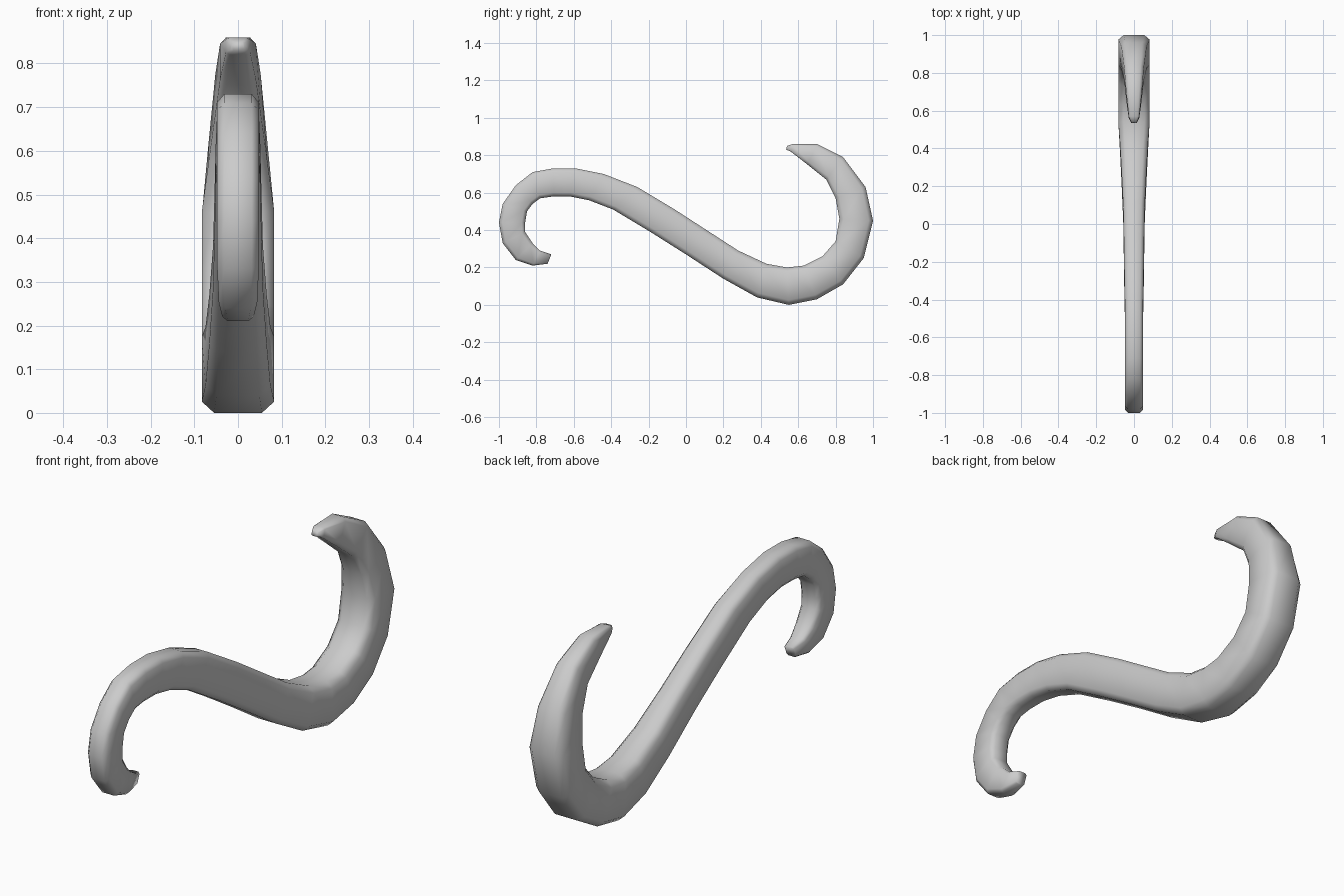
import bpy, bmesh
from mathutils import Vector

if "Cube" in bpy.data.objects:
    bpy.data.objects.remove(bpy.data.objects["Cube"])

# Stations along the hook: two opposite edge points of the rod in the y-z plane
STATIONS = [
    (-.74, .22, -.72, .27), (-.82, .21, -.78, .29), (-.91, .24, -.82, .33),
    (-.98, .33, -.86, .39), (-1.0, .44, -.86, .44), (-.98, .54, -.85, .50),
    (-.91, .64, -.82, .54), (-.82, .71, -.78, .57), (-.71, .73, -.71, .58),
    (-.59, .73, -.62, .58), (-.44, .70, -.52, .56), (-.26, .63, -.39, .51),
    (-.06, .51, -.19, .39), (.11, .40, .00, .27), (.28, .29, .20, .14),
    (.43, .22, .38, .04), (.54, .20, .55, .00), (.63, .21, .70, .03),
    (.73, .26, .84, .11), (.80, .34, .95, .25), (.82, .46, 1.0, .45),
    (.80, .57, .96, .63), (.75, .67, .84, .79), (.65, .75, .70, .86),
    (.56, .82, .57, .86), (.535, .83, .54, .85),
]
# Half width across x: station index -> value, interpolated between
WIDTHS = [(0, .023), (1, .036), (2, .044), (3, .048), (10, .048), (13, .057),
          (16, .083), (20, .083), (21, .067), (22, .052), (23, .041),
          (24, .028), (25, .015)]
# Chamfered cross-section: (x, across) fractions
SECTION = [(.66, 1), (1, .74), (1, -.74), (.66, -1),
           (-.66, -1), (-1, -.74), (-1, .74), (-.66, 1)]


def half_width(i):
    for (a, wa), (b, wb) in zip(WIDTHS, WIDTHS[1:]):
        if a <= i <= b:
            return wa + (wb - wa) * (i - a) / (b - a)


# S-shaped hook swept through all stations
bm = bmesh.new()
rings = []
for i, (ya, za, yb, zb) in enumerate(STATIONS):
    a, b, w = Vector((0, ya, za)), Vector((0, yb, zb)), half_width(i)
    mid, half = (a + b) / 2, (a - b) / 2
    rings.append([bm.verts.new(mid + half * v + Vector((w * u, 0, 0)))
                  for u, v in SECTION])
n = len(SECTION)
for r, s in zip(rings, rings[1:]):
    for k in range(n):
        bm.faces.new((r[k], r[(k + 1) % n], s[(k + 1) % n], s[k]))
bm.faces.new(rings[0])
bm.faces.new(rings[-1])
bmesh.ops.recalc_face_normals(bm, faces=bm.faces)
for f in bm.faces:
    f.smooth = True

mesh = bpy.data.meshes.new("s_hook")
bm.to_mesh(mesh)
bm.free()
hook = bpy.data.objects.new("s_hook", mesh)
bpy.context.collection.objects.link(hook)
